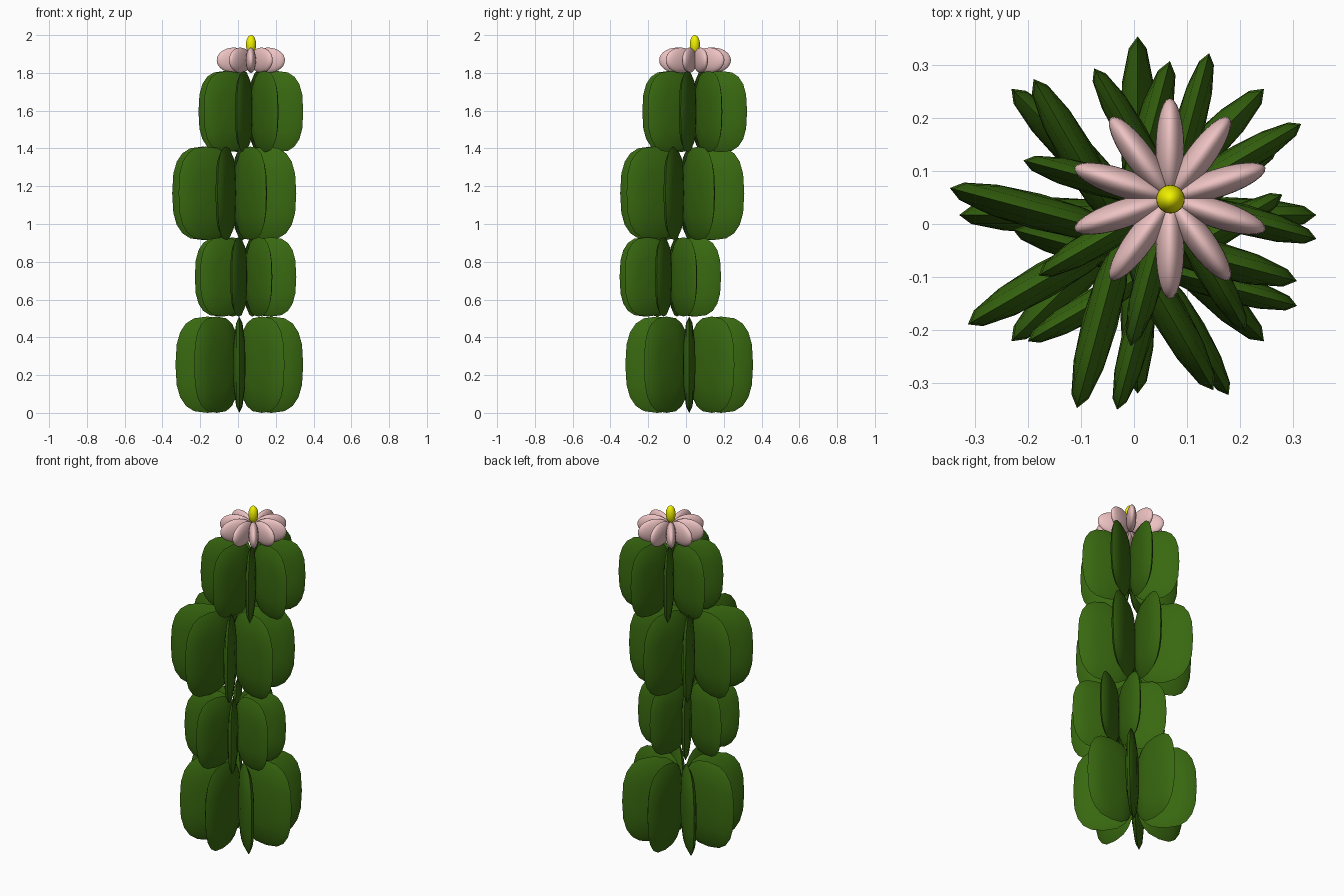
import bpy, bmesh, math
from mathutils import Matrix

if "Cube" in bpy.data.objects:
    bpy.data.objects.remove(bpy.data.objects["Cube"])


def material(name, rgb):
    m = bpy.data.materials.new(name)
    m.diffuse_color = (*rgb, 1)
    m.use_nodes = True
    m.node_tree.nodes["Principled BSDF"].inputs["Base Color"].default_value = m.diffuse_color
    return m


GREEN = material("cactus_green", (0.04, 0.14, 0.005))
PINK = material("petal_pink", (0.85, 0.54, 0.54))
YELLOW = material("pistil_yellow", (0.87, 0.87, 0.0))


def finish(name, bm, mat, smooth_angle=180):
    bmesh.ops.recalc_face_normals(bm, faces=bm.faces)
    me = bpy.data.meshes.new(name)
    bm.to_mesh(me)
    bm.free()
    me.materials.append(mat)
    ob = bpy.data.objects.new(name, me)
    bpy.context.collection.objects.link(ob)
    bpy.ops.object.select_all(action='DESELECT')
    ob.select_set(True)
    bpy.context.view_layer.objects.active = ob
    bpy.ops.object.shade_smooth_by_angle(angle=math.radians(smooth_angle))
    return ob


def power(v, e):
    return math.copysign(abs(v) ** e, v)


def add_rib(bm, mat, length, half_h, half_t, n=20, e=0.74):
    """Pillow-shaped blade: rounded-box outline, thinning to a sharp rim."""
    rings = []
    for deg in (-60, -30, 0, 30, 60):
        s, t = math.cos(math.radians(deg)), math.sin(math.radians(deg))
        ring = []
        for i in range(n):
            a = 2 * math.pi * i / n
            x = length / 2 * (1 + s * power(math.cos(a), e))
            z = half_h * s * power(math.sin(a), e)
            ring.append(bm.verts.new(mat @ Matrix.Translation((x, half_t * t, z)).translation))
        rings.append(ring)
    for a, b in zip(rings, rings[1:]):
        for i in range(n):
            j = (i + 1) % n
            bm.faces.new((a[i], a[j], b[j], b[i]))
    # close both sides with a fan to the blade's middle
    for ring, y in ((rings[0], -half_t), (rings[-1], half_t)):
        pole = bm.verts.new(mat @ Matrix.Translation((length / 2, y, 0)).translation)
        for i in range(n):
            bm.faces.new((ring[i], ring[(i + 1) % n], pole))


# stacked cactus segments: centre x, y, bottom, top, radius, turn
segments = [
    (0.007, 0.017, 0.00, 0.51, 0.338, 0),
    (0.040, -0.083, 0.51, 0.93, 0.278, 30),
    (-0.020, -0.020, 0.915, 1.41, 0.340, 30),
    (0.068, 0.046, 1.38, 1.81, 0.287, 30),
]
for k, (x, y, z0, z1, r, turn) in enumerate(segments):
    bm = bmesh.new()
    for i in range(8):
        m = (Matrix.Translation((x, y, (z0 + z1) / 2))
             @ Matrix.Rotation(math.radians(turn + 45 * i), 4, 'Z'))
        add_rib(bm, m, r, (z1 - z0) / 2, 0.031 * r / 0.31)
    finish(f"cactus_segment_{k + 1}", bm, GREEN, 60)

# flower petals
FX, FY = 0.068, 0.048
bm = bmesh.new()
for i in range(10):
    m = (Matrix.Translation((FX, FY, 1.867))
         @ Matrix.Rotation(math.radians(18 + 36 * i), 4, 'Z')
         @ Matrix.Translation((0.095, 0, 0))
         @ Matrix.Diagonal((0.095, 0.027, 0.067, 1)))
    bmesh.ops.create_uvsphere(bm, u_segments=24, v_segments=14, radius=1, matrix=m)
finish("flower_petals", bm, PINK)

# flower centre
bm = bmesh.new()
bmesh.ops.create_uvsphere(bm, u_segments=24, v_segments=14, radius=1,
                          matrix=Matrix.Translation((FX + 0.001, FY - 0.001, 1.95))
                          @ Matrix.Diagonal((0.027, 0.027, 0.05, 1)))
finish("flower_centre", bm, YELLOW)
